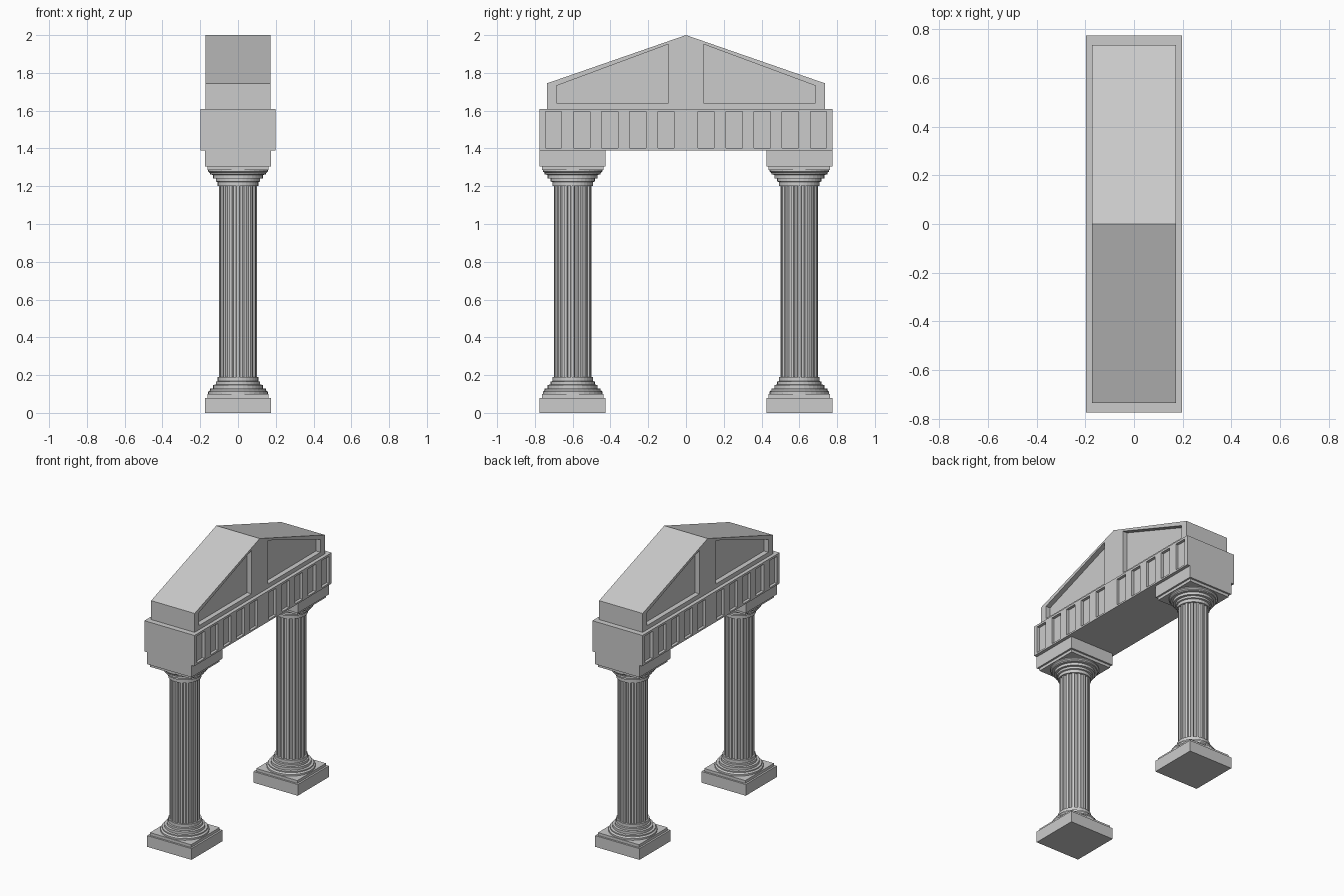
import bpy, bmesh, math

if "Cube" in bpy.data.objects:
    bpy.data.objects.remove(bpy.data.objects["Cube"])


def make_object(name, bm):
    bmesh.ops.recalc_face_normals(bm, faces=bm.faces)
    me = bpy.data.meshes.new(name)
    bm.to_mesh(me)
    bm.free()
    ob = bpy.data.objects.new(name, me)
    bpy.context.collection.objects.link(ob)
    return ob


def prism(bm, pts, a, b, axis="x"):
    """Extrude a closed 2D outline from a to b along x or z."""
    def place(p, t):
        return (t, p[0], p[1]) if axis == "x" else (p[0], p[1], t)
    lo = [bm.verts.new(place(p, a)) for p in pts]
    hi = [bm.verts.new(place(p, b)) for p in pts]
    n = len(pts)
    bm.faces.new(lo)
    bm.faces.new(hi)
    for i in range(n):
        j = (i + 1) % n
        bm.faces.new((lo[i], lo[j], hi[j], hi[i]))


def rect(cx, cy, hx, hy):
    return [(cx - hx, cy - hy), (cx + hx, cy - hy), (cx + hx, cy + hy), (cx - hx, cy + hy)]


def carve(ob, outlines, half_width, depth):
    """Sink the outlines into both broad sides."""
    bm = bmesh.new()
    for o in outlines:
        for s in (-1, 1):
            prism(bm, o, s * (half_width - depth), s * (half_width + 0.05))
    cutter = make_object(ob.name + "_panel_cutter", bm)
    cutter.hide_render = True
    cutter.hide_set(True)
    mod = ob.modifiers.new("panels", "BOOLEAN")
    mod.object = cutter
    mod.operation = "DIFFERENCE"
    mod.solver = "EXACT"
    bpy.context.view_layer.objects.active = ob
    bpy.ops.object.modifier_apply(modifier=mod.name)
    bpy.data.objects.remove(cutter)


def lathe(name, profile, y, sides=32):
    bm = bmesh.new()
    rings = [[bm.verts.new((r * math.cos(2 * math.pi * k / sides),
                            y + r * math.sin(2 * math.pi * k / sides), z))
              for k in range(sides)] for r, z in profile]
    for a, b in zip(rings, rings[1:]):
        for k in range(sides):
            j = (k + 1) % sides
            bm.faces.new((a[k], a[j], b[j], b[k]))
    bm.faces.new(rings[0])
    bm.faces.new(rings[-1])
    return make_object(name, bm)


def slab(name, y, half, z0, z1):
    bm = bmesh.new()
    prism(bm, rect(0, y, half, half), z0, z1, "z")
    return make_object(name, bm)


# Stepped round mouldings, from the square slab towards the shaft
STEPS = [(0.158, 0), (0.158, 0.012), (0.148, 0.02), (0.148, 0.028), (0.132, 0.03),
         (0.132, 0.048), (0.117, 0.05), (0.117, 0.065), (0.108, 0.068), (0.108, 0.09)]

# Columns
for side, y in (("front", -0.6), ("back", 0.6)):
    slab(side + "_plinth", y, 0.175, 0, 0.08)
    slab(side + "_plinth_step", y, 0.162, 0.08, 0.10)
    lathe(side + "_base_mouldings", [(r, 0.10 + h) for r, h in STEPS], y)

    # Fluted shaft: narrow ridges between shallow flutes
    flutes, outline = 16, []
    for k in range(flutes):
        for f, r in ((-0.2, 0.1), (0.2, 0.1), (0.32, 0.091), (0.68, 0.091)):
            a = 2 * math.pi * (k + f) / flutes
            outline.append((r * math.cos(a), y + r * math.sin(a)))
    bm = bmesh.new()
    prism(bm, outline, 0.15, 1.23, "z")
    make_object(side + "_shaft", bm)

    lathe(side + "_capital_mouldings", [(r, 1.29 - h) for r, h in STEPS], y)
    slab(side + "_abacus_step", y, 0.162, 1.285, 1.305)
    slab(side + "_abacus", y, 0.175, 1.305, 1.39)

# Beam with rows of sunken panels
bm = bmesh.new()
prism(bm, rect(0, 1.5, 0.775, 0.11), -0.198, 0.198)
beam = make_object("beam", bm)
carve(beam, [rect(s * (0.106 + 0.1488 * i), 1.4985, 0.043, 0.0965)
             for i in range(5) for s in (-1, 1)], 0.198, 0.02)

# Gable with two sunken panels per side
bm = bmesh.new()
prism(bm, [(-0.735, 1.61), (0.735, 1.61), (0.735, 1.745), (0, 2.0), (-0.735, 1.745)], -0.172, 0.172)
gable = make_object("gable", bm)
carve(gable, [[(s * y, z) for y, z in ((0.092, 1.64), (0.685, 1.64), (0.685, 1.732), (0.092, 1.952))]
              for s in (-1, 1)], 0.172, 0.035)
